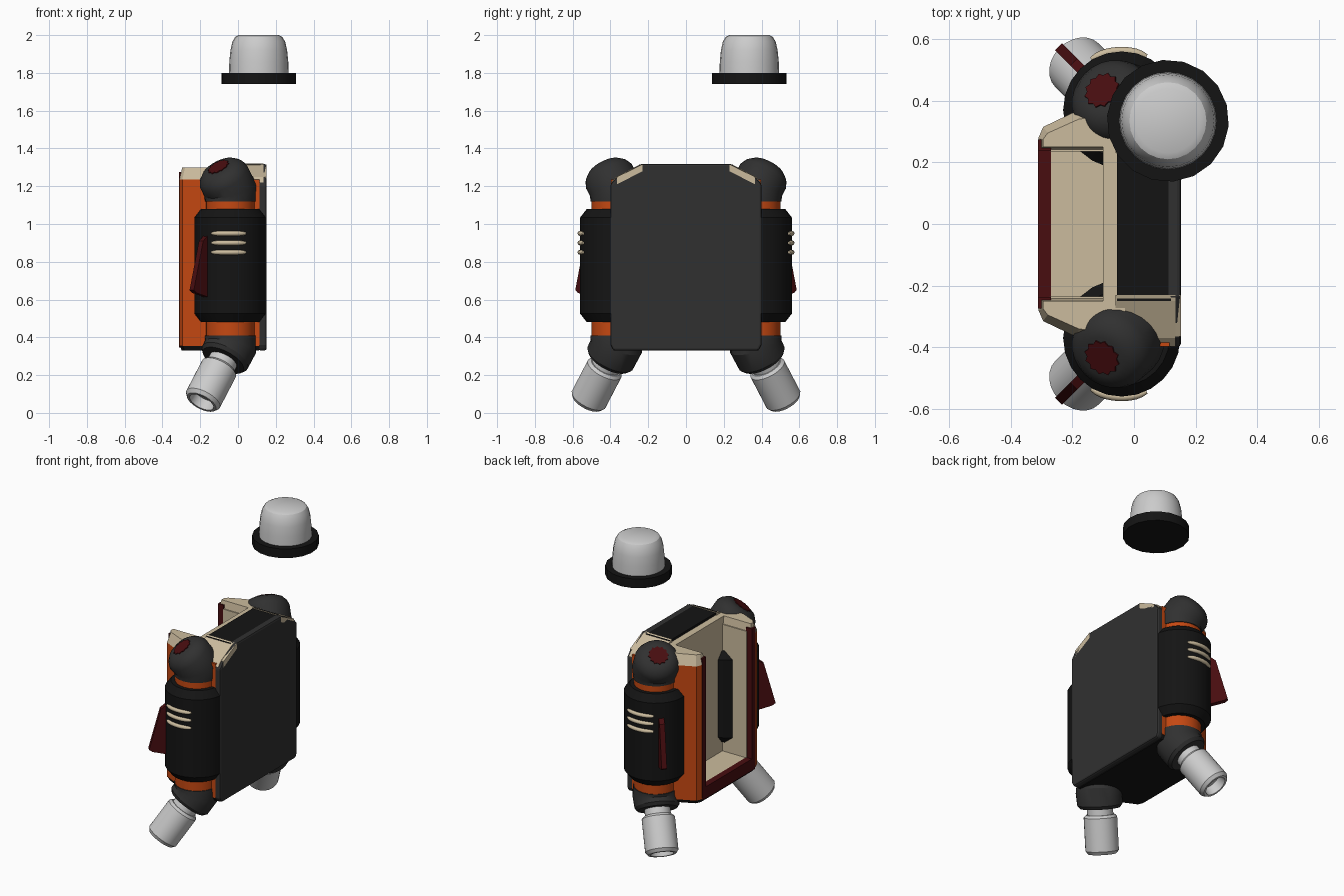
import bpy, bmesh, math
from mathutils import Vector

if "Cube" in bpy.data.objects:
    bpy.data.objects.remove(bpy.data.objects["Cube"])

def material(name, col):
    m = bpy.data.materials.new(name)
    m.diffuse_color = (*col, 1)
    m.use_nodes = True
    m.node_tree.nodes["Principled BSDF"].inputs["Base Color"].default_value = m.diffuse_color
    return m

ORANGE = material("orange", (0.56, 0.065, 0.006))
BLACK = material("black", (0.007, 0.007, 0.007))
DARK = material("dark_grey", (0.03, 0.03, 0.03))
BEIGE = material("beige", (0.6, 0.5, 0.34))
RED = material("dark_red", (0.065, 0.004, 0.005))

POD = (-0.04, 0.37)                     # vertical axis of the side pod
OUT = Vector((-1, 1, 0)).normalized()   # direction the pod ends lean towards
SIDE = Vector((1, 1, 0)).normalized()
LEAN = math.radians(36.4)

def finish(name, bm, mat=None, mirror=False, bevel=0, smooth=True):
    bmesh.ops.recalc_face_normals(bm, faces=bm.faces)
    me = bpy.data.meshes.new(name)
    bm.to_mesh(me)
    bm.free()
    ob = bpy.data.objects.new(name, me)
    bpy.context.collection.objects.link(ob)
    if mat:
        me.materials.append(mat)
    if smooth:
        bpy.ops.object.select_all(action='DESELECT')
        ob.select_set(True)
        bpy.context.view_layer.objects.active = ob
        bpy.ops.object.shade_smooth_by_angle(angle=math.radians(32))
    if bevel:
        b = ob.modifiers.new("bevel", 'BEVEL')
        b.width, b.segments = bevel, 2
    if mirror:
        m = ob.modifiers.new("mirror", 'MIRROR')
        m.use_axis = (False, True, False)
    return ob

def tube(name, secs, mat=None, axis=POD, pz=0, k=1, n=24, mirror=True, star=1):
    """Rings (distance, radius, lean) skinned along an axis that may lean outwards."""
    bm = bmesh.new()
    rings = []
    up = Vector((0, 0, k))
    for t, r, *lean in secs:
        a = lean[0] if lean else 0
        d = OUT * math.sin(a) + up * math.cos(a)
        e = OUT * math.cos(a) - up * math.sin(a)
        c = Vector((*axis, pz)) + d * t
        ring = []
        for i in range(n):
            w = math.tau * i / n
            rr = r * (star if i % 2 else 1)
            ring.append(bm.verts.new(c + rr * (e * math.cos(w) + SIDE * math.sin(w))))
        rings.append(ring)
    for p, q in zip(rings, rings[1:]):
        for i in range(n):
            j = (i + 1) % n
            bm.faces.new((p[i], p[j], q[j], q[i]))
    bm.faces.new(rings[0])
    bm.faces.new(rings[-1])
    return finish(name, bm, mat, mirror)

def prism(name, bottom, top, mat, mirror=False, bevel=0):
    """Solid between two matching outlines of 3D points."""
    bm = bmesh.new()
    a = [bm.verts.new(p) for p in bottom]
    b = [bm.verts.new(p) for p in top]
    bm.faces.new(a)
    bm.faces.new(b)
    for i in range(len(a)):
        j = (i + 1) % len(a)
        bm.faces.new((a[i], a[j], b[j], b[i]))
    return finish(name, bm, mat, mirror, bevel, smooth=False)

def slab(name, pts, z0, z1, mat, **kw):
    return prism(name, [(x, y, z0) for x, y in pts], [(x, y, z1) for x, y in pts], mat, **kw)

def box(name, x0, x1, y0, y1, z0, z1, mat, **kw):
    return slab(name, [(x0, y0), (x1, y0), (x1, y1), (x0, y1)], z0, z1, mat, **kw)

# Side walls of the open pack, with bevelled beige tops
outer = [(-.31, .28), (-.295, .315), (-.18, .37), (.02, .398), (.115, .398)]
slab("side_wall", outer + [(.115, .245), (-.31, .245)], .355, 1.235, ORANGE, mirror=True)
low = outer[:3] + [(-.03, .39), (-.03, .24), (-.31, .24)]
high = [(-.295, .275), (-.28, .295), (-.18, .34), (-.03, .36), (-.03, .25), (-.295, .25)]
prism("wall_top", [(x, y, 1.235) for x, y in low], [(x, y, 1.30) for x, y in high], BEIGE, mirror=True)
box("wall_lining", -.275, -.09, .235, .25, .40, 1.25, BEIGE, mirror=True)
box("wall_edge", -.312, -.27, .237, .275, .36, 1.275, RED, mirror=True)

# Floor, underside and spine of the pack
base = [(x, y) for x, y in outer] + [(x, -y) for x, y in reversed(outer)]
prism("base_plate", [(x * .96, y * .96, .33) for x, y in base], [(x, y, .36) for x, y in base], BLACK)
box("floor", -.28, -.05, -.25, .25, .355, .42, BEIGE)
box("floor_edge", -.312, -.27, -.27, .27, .345, .422, RED)
box("spine_lining", -.10, -.05, -.25, .25, .355, 1.30, BEIGE)
box("spine", -.055, .12, -.25, .25, .355, 1.315, BLACK)

# Sloped beige shoulders
shoulder = [(.23, 1.22), (.23, 1.319), (.25, 1.312), (.37, 1.25), (.398, 1.22)]
prism("shoulder", [(-.06, y, z) for y, z in shoulder], [(.135, y, z) for y, z in shoulder], BEIGE, mirror=True)
tab = [(.23, 1.28), (.23, 1.316), (.365, 1.25), (.365, 1.21)]
prism("shoulder_tab", [(.12, y, z) for y, z in tab], [(.152, y, z) for y, z in tab], BEIGE, mirror=True)

# Large dark panel
half = [(.385, .33), (.40, .36), (.40, 1.21), (.37, 1.245), (.235, 1.318)]
face = half + [(-y, z) for y, z in reversed(half)]
prism("panel", [(.108, y, z) for y, z in face], [(.152, y, z) for y, z in face], DARK, bevel=.012)

# Side pods: barrel, collar, leaning upper and lower elbows, nozzle
tube("pod_barrel", [(.48, .155), (.525, .19), (1.035, .19), (1.08, .155)], BLACK)
tube("pod_collar", [(.40, .13), (1.125, .13)], ORANGE)
tube("upper_elbow", [(-.06, .135, 0), (0, .142, LEAN / 2), (.085, .138, LEAN), (.115, .125, LEAN),
                     (.14, .10, LEAN), (.15, .07, LEAN)], DARK, pz=1.18)
tube("intake_disc", [(.14, .062, LEAN), (.155, .062, LEAN)], RED, pz=1.18, star=.85)
tube("lower_elbow", [(-.06, .135, 0), (0, .14, LEAN / 2), (.07, .135, LEAN), (.09, .12, LEAN)],
     DARK, pz=.35, k=-1)
tube("nozzle_neck", [(.08, .078, LEAN), (.15, .078, LEAN)], pz=.35, k=-1)
tube("nozzle", [(.13, .085, LEAN), (.145, .10, LEAN), (.345, .10, LEAN), (.365, .085, LEAN),
                (.365, .07, LEAN), (.31, .065, LEAN)], pz=.35, k=-1)

# Fins on the pods
fin = [(.17, .95), (.22, .91), (.29, .65), (.27, .635), (.17, .61)]
def fin_side(o):
    return [Vector((*POD, z)) + OUT * r + SIDE * o for r, z in fin]
prism("fin", fin_side(-.016), fin_side(.016), RED, mirror=True)

# Three raised ribs wrapping each barrel
for s in (1, -1):
    for i in range(3):
        cu = bpy.data.curves.new("rib", 'CURVE')
        cu.dimensions = '3D'
        cu.bevel_depth, cu.bevel_resolution, cu.use_fill_caps = .013, 2, True
        sp = cu.splines.new('POLY')
        sp.points.add(10)
        for j, p in enumerate(sp.points):
            u = j / 5 - 1
            w = math.radians(28) * u - math.radians(3)
            p.co = (POD[0] + .192 * math.sin(w), s * (POD[1] + .192 * math.cos(w)), .85 + .05 * i, 1)
            p.radius = max(.3, (1 - abs(u) ** 6)) ** .5
        cu.materials.append(BEIGE)
        bpy.context.collection.objects.link(bpy.data.objects.new("rib", cu))

# Separate cap floating above
CAP = (.11, .335)
tube("cap_brim", [(1.74, .198), (1.80, .198)], BLACK, axis=CAP, n=18, mirror=False)
tube("cap_dome", [(1.79, .158), (1.86, .156), (1.92, .15), (1.965, .14), (1.99, .125), (2.0, .105)],
     axis=CAP, n=24, mirror=False)
